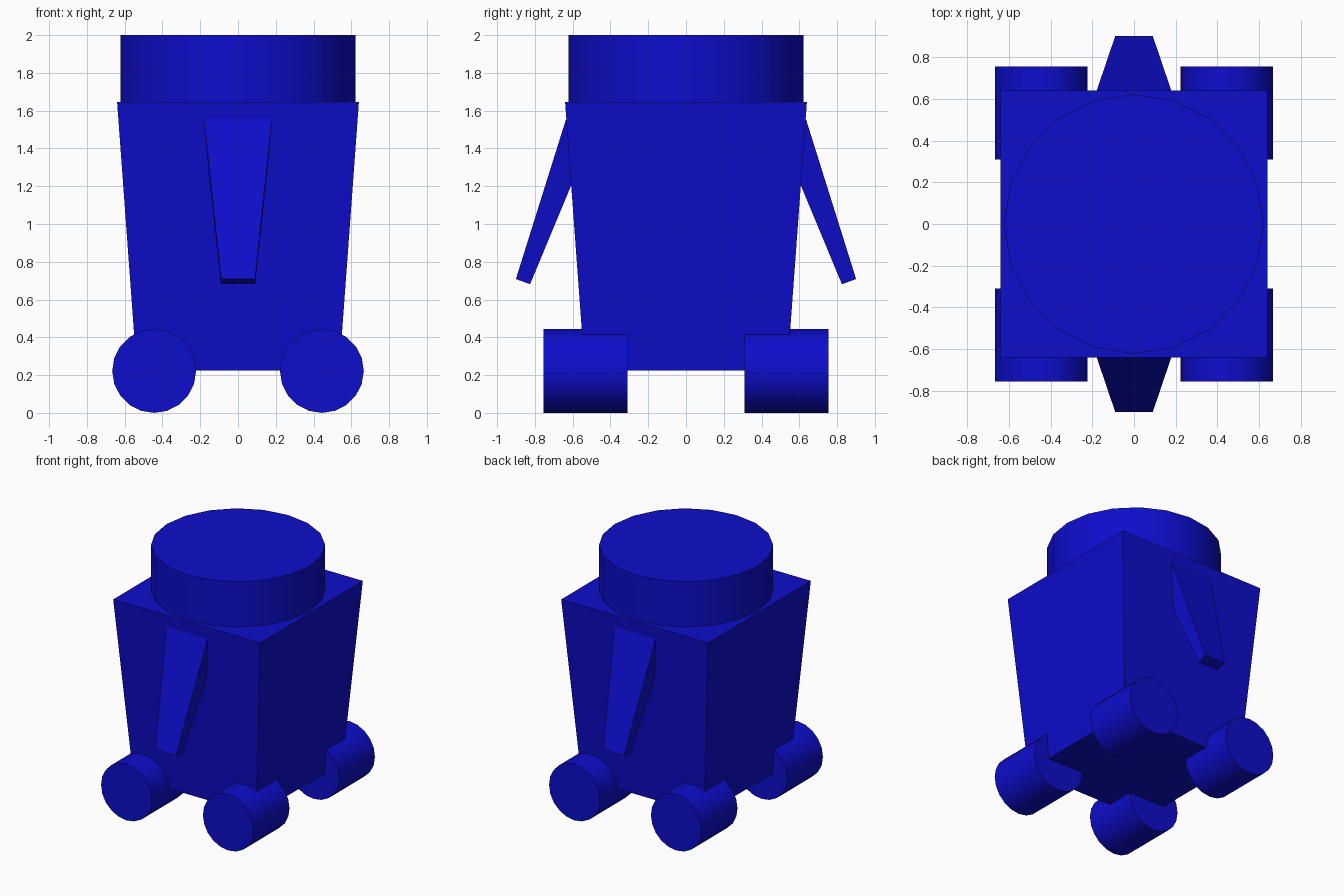
import bpy
import bmesh
from math import radians
from mathutils import Matrix

if "Cube" in bpy.data.objects:
    bpy.data.objects.remove(bpy.data.objects["Cube"], do_unlink=True)

blue = bpy.data.materials.new("deep blue")
blue.use_nodes = True
COLOUR = (0.004, 0.004, 0.6, 1)
blue.diffuse_color = COLOUR
blue.node_tree.nodes["Principled BSDF"].inputs["Base Color"].default_value = COLOUR


def tapered_block(name, low, high, height, matrix):
    """Block standing on its origin; low and high are (x, y) half sizes."""
    bm = bmesh.new()
    bmesh.ops.create_cube(bm, size=2)
    for v in bm.verts:
        half = high if v.co.z > 0 else low
        v.co.x *= half[0]
        v.co.y *= half[1]
        v.co.z = height if v.co.z > 0 else 0
    mesh = bpy.data.meshes.new(name)
    bm.to_mesh(mesh)
    bm.free()
    mesh.materials.append(blue)
    obj = bpy.data.objects.new(name, mesh)
    obj.matrix_world = matrix
    bpy.context.collection.objects.link(obj)
    return obj


def drum(name, radius, depth, location, rotation=(0, 0, 0)):
    bpy.ops.mesh.primitive_cylinder_add(
        vertices=20, radius=radius, depth=depth, location=location, rotation=rotation)
    obj = bpy.context.object
    obj.name = name
    obj.data.materials.append(blue)
    bpy.ops.object.shade_smooth_by_angle(angle=radians(30))
    return obj


# Body, widening upwards, with a round lid
tapered_block("body", (0.536, 0.536), (0.64, 0.64), 1.42,
              Matrix.Translation((0, 0, 0.225)))
drum("lid", 0.622, 0.36, (0, 0, 1.82))

# Arms leaning out of the front and back
for side, turn in (("front", 0), ("back", 180)):
    place = (Matrix.Rotation(radians(turn), 4, "Z")
             @ Matrix.Translation((0, -0.863, 0.695))
             @ Matrix.Rotation(radians(-20), 4, "X"))
    tapered_block(side + "_arm", (0.09, 0.04), (0.18, 0.08), 0.886, place)

# Four roller feet lying front to back
for end, y in (("front", -0.532), ("back", 0.532)):
    for side, x in (("right", -0.444), ("left", 0.444)):
        drum(f"{end}_{side}_foot", 0.222, 0.444, (x, y, 0.222), (radians(90), 0, 0))
